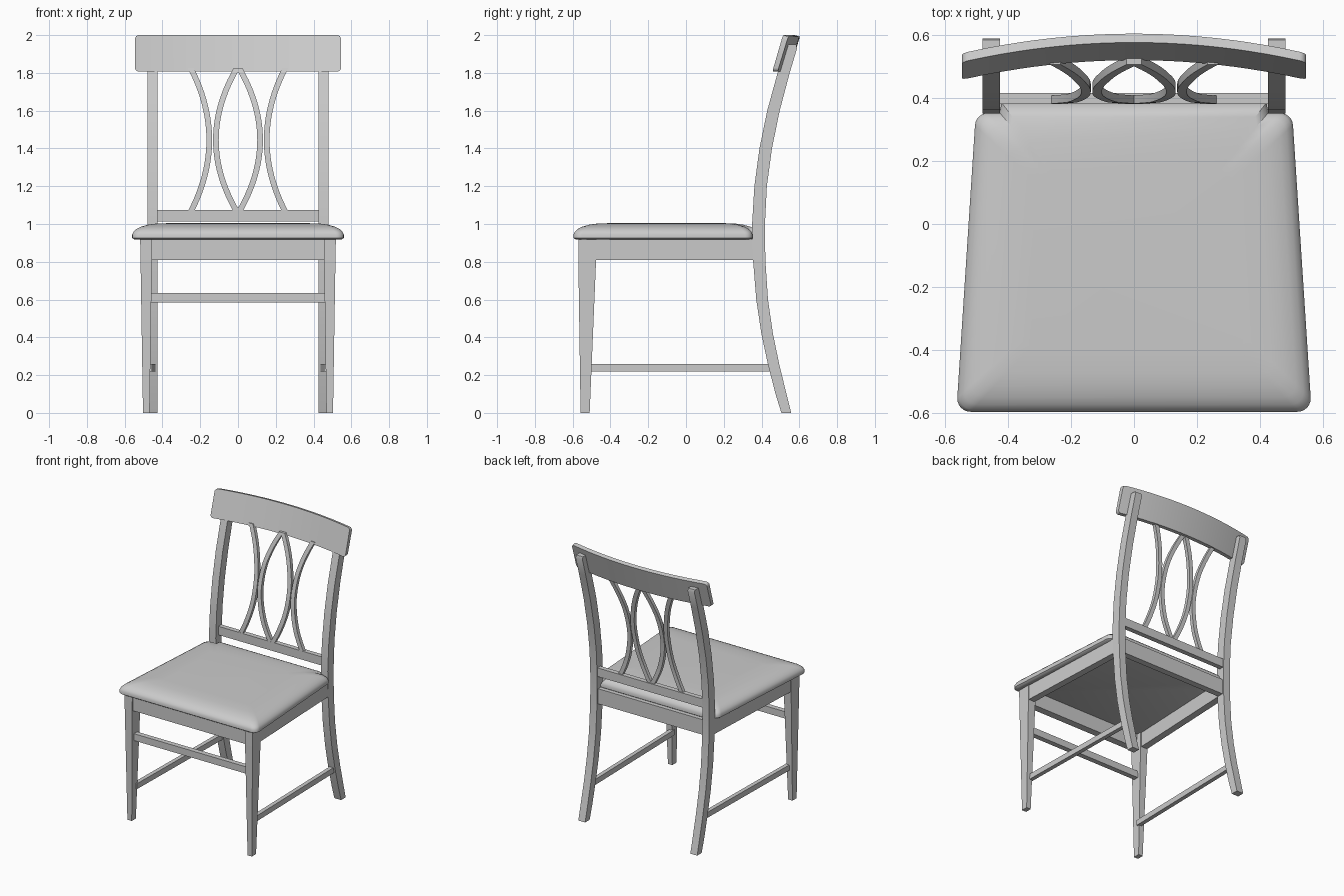
import bpy, bmesh, math

if "Cube" in bpy.data.objects:
    bpy.data.objects.remove(bpy.data.objects["Cube"])


def loft(name, rings, smooth=False):
    """Skin a row of equal-length point rings and cap both ends."""
    bm = bmesh.new()
    vs = [[bm.verts.new(p) for p in r] for r in rings]
    n = len(rings[0])
    for a, b in zip(vs, vs[1:]):
        for i in range(n):
            bm.faces.new((a[i], a[(i + 1) % n], b[(i + 1) % n], b[i]))
    bm.faces.new(vs[0][::-1])
    bm.faces.new(vs[-1])
    bmesh.ops.recalc_face_normals(bm, faces=bm.faces)
    me = bpy.data.meshes.new(name)
    bm.to_mesh(me)
    bm.free()
    ob = bpy.data.objects.new(name, me)
    bpy.context.collection.objects.link(ob)
    if smooth:
        bpy.ops.object.select_all(action='DESELECT')
        ob.select_set(True)
        bpy.context.view_layer.objects.active = ob
        bpy.ops.object.shade_smooth_by_angle(angle=math.radians(35))
    return ob


def rect_xy(x0, x1, y0, y1, z):
    return [(x0, y0, z), (x1, y0, z), (x1, y1, z), (x0, y1, z)]


def box(name, x0, x1, y0, y1, z0, z1):
    return loft(name, [rect_xy(x0, x1, y0, y1, z) for z in (z0, z1)])


# Back post side profile: height, front edge, back edge
POST = [(0, .505, .557), (.1, .474, .532), (.26, .433, .493), (.42, .399, .460),
        (.6, .372, .434), (.81, .355, .420), (1.0, .35, .418), (1.2, .362, .428),
        (1.4, .389, .455), (1.6, .43, .496), (1.8, .485, .549), (1.93, .523, .588),
        (1.95, .535, .583)]


def back_y(z):
    for (za, fa, ba), (zb, fb, bb) in zip(POST, POST[1:]):
        if za <= z <= zb:
            t = (z - za) / (zb - za)
            return ((fa + ba) * (1 - t) + (fb + bb) * t) / 2


# Seat cushion outline: right half, front to back, with a tab between the posts
def arc(cx, cy, r, a0, a1, n=6):
    return [(cx + r * math.cos(math.radians(a0 + (a1 - a0) * i / n)),
             cy + r * math.sin(math.radians(a0 + (a1 - a0) * i / n))) for i in range(n + 1)]


half = arc(.518, -.553, .042, -90, 4) + arc(.462, .31, .042, 4, 90) + [(.425, .352), (.42, .385)]
outline = half + [(-x, y) for x, y in reversed(half)]
layers = [(.012, .917), (0, .926), (0, .945), (.007, .96), (.022, .974),
          (.045, .986), (.08, .996), (.12, 1.002), (.2, 1.005)]
loft("seat_cushion", [[(x * (1 - d / .54), -.1 + (y + .1) * (1 - d / .48), z) for x, y in outline]
                      for d, z in layers], True)

# Legs, side aprons, side stretchers and back posts
for s, side in ((-1, "left"), (1, "right")):
    loft("front_leg_" + side, [rect_xy(s * .468, s * .503, -.558, -.51, 0),
                               rect_xy(s * .456, s * .516, -.57, -.476, .81),
                               rect_xy(s * .455, s * .518, -.57, -.475, .92)])
    loft("back_post_" + side, [rect_xy(s * .425, s * .48, f, b, z) for z, f, b in POST], True)
    for name, xf, xb, w, yf, yb, z0, z1 in (
            ("side_apron_", .514, .477, .05, -.5, .37, .81, .92),
            ("side_stretcher_", .485, .466, .03, -.515, .455, .22, .26)):
        loft(name + side, [[(s * x, y, z0), (s * (x - w), y, z0), (s * (x - w), y, z1), (s * x, y, z1)]
                           for x, y in ((xf, yf), (xb, yb))])

# Cross rails
box("front_apron", -.47, .47, -.562, -.51, .81, .92)
box("back_apron", -.44, .44, .362, .408, .81, .92)
box("front_stretcher", -.465, .465, -.545, -.508, .585, .635)
box("lower_back_rail", -.44, .44, .38, .415, 1.012, 1.075)

# Curved, tilted crest rail with rounded ends
R, W = .02, .545
xs = [W - R + R * math.sin(math.radians(a)) for a in (90, 70, 45, 20, 0)]
xs = [-x for x in xs] + [-.525 + 1.05 * i / 20 for i in range(1, 20)] + xs[::-1]
rings = []
for x in xs:
    e = max(0, abs(x) - (W - R))
    cut = R - math.sqrt(max(0, R * R - e * e))
    ring = []
    for z, d in ((1.807 + cut, 0), (1.807 + cut, .028), (2 - cut, .028), (2 - cut, 0)):
        y = .52 - .062 * (x / W) ** 2 + (z - 1.81) * .29 + d
        ring.append((x, y, z - (.008 if d and z > 1.9 else 0)))
    rings.append(ring)
loft("crest_rail", rings, True)

# Bowed back splats: a centre lens flanked by two outward arcs
for s, side in ((-1, "left"), (1, "right")):
    for name, x_end, x_mid in (("lens_splat_", .006, .117), ("outer_splat_", .25, .152)):
        rings = []
        for i in range(25):
            t = i / 24
            z = 1.065 + .76 * t
            x = x_end + (x_mid - x_end) * 4 * t * (1 - t)
            slope = (x_mid - x_end) * 4 * (1 - 2 * t) / .76
            h = .015 * math.hypot(1, slope)
            y = back_y(z) + .006 - .012 * t
            rings.append(rect_xy(s * (x - h), s * (x + h), y - .013, y + .013, z))
        loft(name + side, rings, True)
